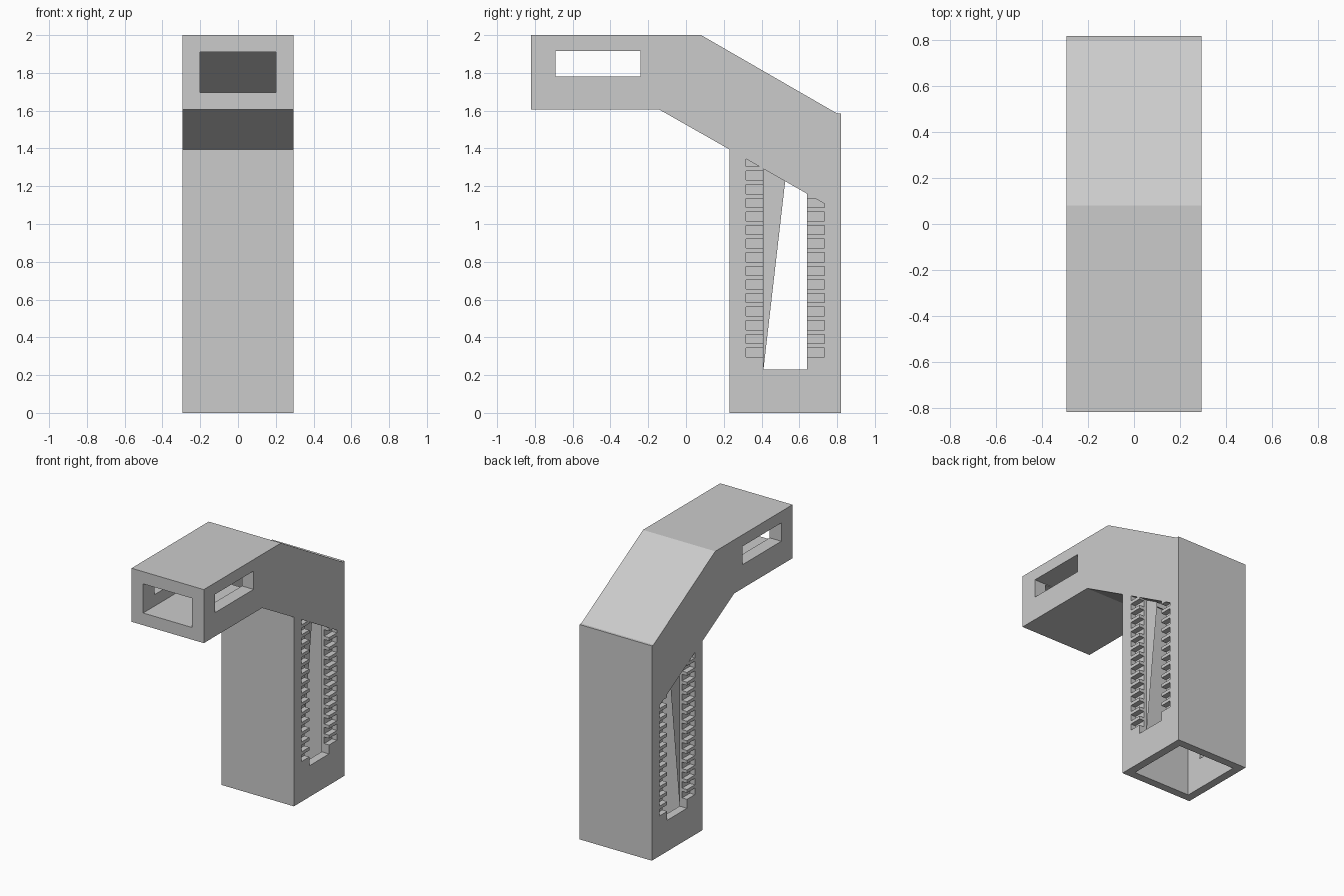
import bpy, bmesh
from mathutils import Vector

if "Cube" in bpy.data.objects:
    bpy.data.objects.remove(bpy.data.objects["Cube"], do_unlink=True)

HALF = 0.295          # half width of the duct
SLOPE = 0.572         # fall of the elbow per unit of depth
WALL = 0.06           # leg wall

grey = bpy.data.materials.new("light grey")
grey.use_nodes = True
grey.diffuse_color = (0.6, 0.6, 0.6, 1)
grey.node_tree.nodes["Principled BSDF"].inputs["Base Color"].default_value = grey.diffuse_color


def elbow_line(y):
    """Height of the elbow's underside plane."""
    return 1.395 - SLOPE * (y - 0.23)


def add_prism(bm, profile, x0, x1):
    """Extrude a depth/height profile from x0 to x1."""
    face = bm.faces.new([bm.verts.new((x0, y, z)) for y, z in profile])
    ext = bmesh.ops.extrude_face_region(bm, geom=[face])["geom"]
    bmesh.ops.translate(bm, vec=(x1 - x0, 0, 0),
                        verts=[v for v in ext if isinstance(v, bmesh.types.BMVert)])


def finish(bm, name):
    bmesh.ops.recalc_face_normals(bm, faces=bm.faces[:])
    mesh = bpy.data.meshes.new(name)
    bm.to_mesh(mesh)
    bm.free()
    mesh.materials.append(grey)
    obj = bpy.data.objects.new(name, mesh)
    bpy.context.collection.objects.link(obj)
    return obj


def prism(name, profile, half):
    bm = bmesh.new()
    add_prism(bm, profile, -half, half)
    return finish(bm, name)


def box(y0, y1, z0, z1):
    return [(y0, z0), (y1, z0), (y1, z1), (y0, z1)]


def under_elbow(y0, y1, z0):
    return [(y0, z0), (y1, z0), (y1, elbow_line(y1)), (y0, elbow_line(y0))]


def carve(target, cutter):
    cutter.hide_render = True
    mod = target.modifiers.new(cutter.name, "BOOLEAN")
    mod.operation = "DIFFERENCE"
    mod.solver = "EXACT"
    mod.object = cutter
    bpy.context.view_layer.objects.active = target
    bpy.ops.object.modifier_apply(modifier=mod.name)
    bpy.data.objects.remove(cutter, do_unlink=True)


# Outer shell: head, sloping elbow and leg
duct = prism("duct_body", [
    (-0.82, 2), (0.08, 2), (0.8, 1.585), (0.82, 1.585), (0.82, 0),
    (0.23, 0), (0.23, 1.395), (-0.14, 1.605), (-0.82, 1.605)], HALF)

# Channel through the head and elbow, opening at the front
carve(duct, prism("channel_cutter", [
    (-0.9, 1.695), (-0.9, 1.91), (0.06, 1.91), (0.73, 1.525), (0.73, 1.0),
    (0.32, 1.0), (0.32, 1.45), (-0.11, 1.695)], 0.2))

# Leg bore, open at the bottom
carve(duct, prism("leg_cutter", under_elbow(0.23 + WALL, 0.82 - WALL, -0.1), HALF - WALL))

# Side windows in the head and tall slots in the leg
carve(duct, prism("window_cutter", box(-0.69, -0.24, 1.78, 1.915), 0.4))
carve(duct, prism("slot_cutter", under_elbow(0.41, 0.64, 0.23), 0.4))

# Shallow notches beside the slots, trimmed at the elbow plane
bm = bmesh.new()
for side in (-1, 1):
    for y0, y1 in ((0.318, 0.42), (0.63, 0.732)):
        for k in range(15):
            z = 0.296 + 0.072 * k
            if z < elbow_line(y0) - 0.01:
                add_prism(bm, box(y0, y1, z, z + 0.048), side * (HALF - 0.04), side * 0.4)
cut = bmesh.ops.bisect_plane(bm, geom=bm.verts[:] + bm.edges[:] + bm.faces[:],
                             plane_co=Vector((0, 0.23, 1.395)),
                             plane_no=Vector((0, SLOPE, 1)), clear_outer=True)
bmesh.ops.holes_fill(bm, edges=[e for e in bm.edges if e.is_boundary])
carve(duct, finish(bm, "notch_cutter"))
